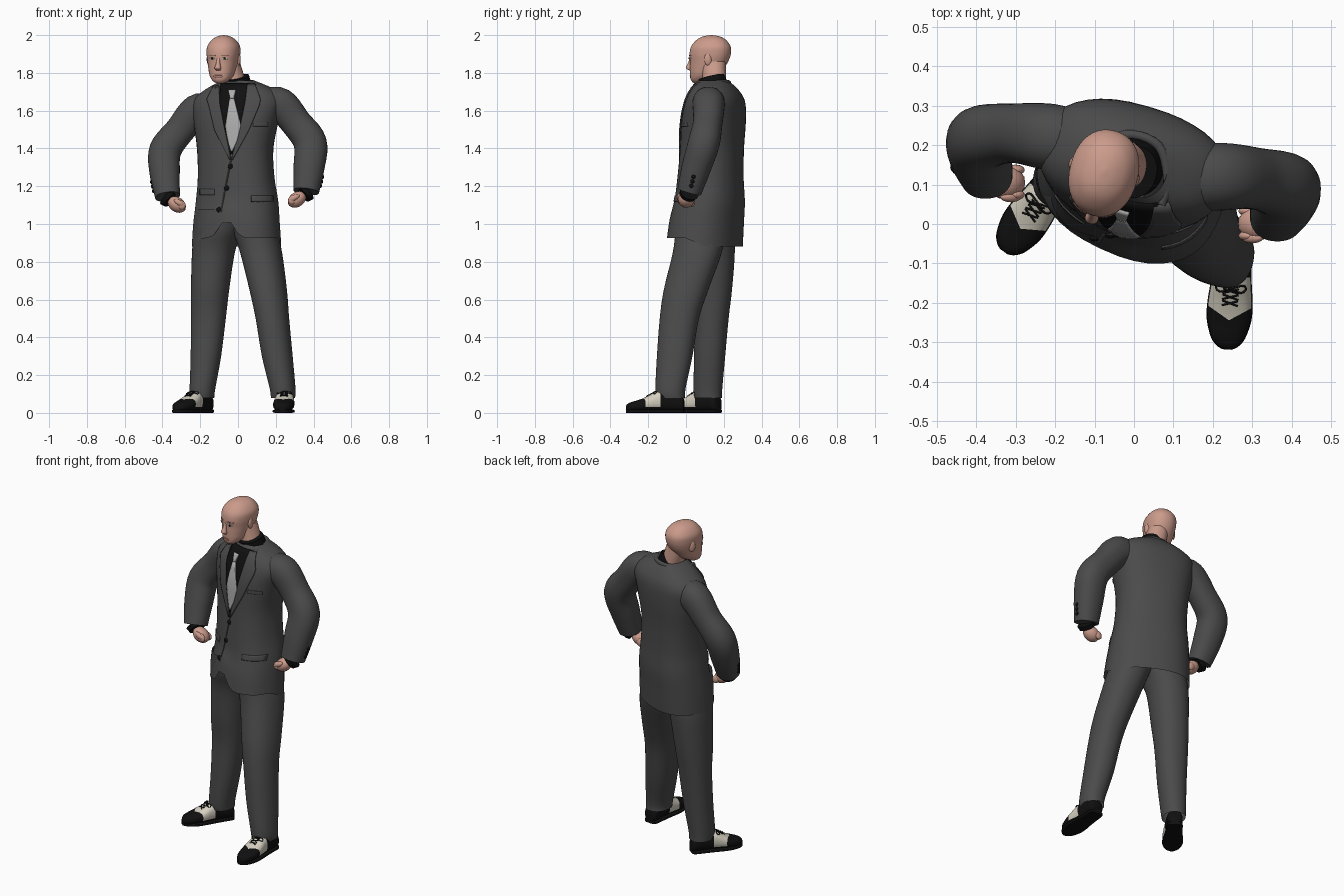
import bpy, bmesh, math
from mathutils import Vector
from mathutils.bvhtree import BVHTree

if "Cube" in bpy.data.objects:
    bpy.data.objects.remove(bpy.data.objects["Cube"])


def material(name, r, g, b):
    m = bpy.data.materials.new(name)
    m.use_nodes = True
    m.diffuse_color = (r, g, b, 1)
    bsdf = m.node_tree.nodes["Principled BSDF"]
    bsdf.inputs["Base Color"].default_value = (r, g, b, 1)
    bsdf.inputs["Roughness"].default_value = 0.8
    return m


SUIT = material("charcoal cloth", .07, .07, .07)
BLACK = material("black", .005, .005, .005)
TIE = material("silver silk", .41, .41, .41)
SKIN = material("skin", .60, .33, .26)
LIP = material("lip", .42, .21, .17)
BROW = material("brow", .28, .15, .12)
EYE = material("eye white", .6, .57, .53)
CREAM = material("cream leather", .66, .62, .52)
Z = Vector((0, 0, 1))


def finish(ob, mat, angle=40):
    ob.data.materials.append(mat)
    bpy.ops.object.select_all(action='DESELECT')
    ob.select_set(True)
    bpy.context.view_layer.objects.active = ob
    bpy.ops.object.shade_smooth_by_angle(angle=math.radians(angle))
    return ob


def from_bmesh(name, bm, mat):
    bmesh.ops.recalc_face_normals(bm, faces=bm.faces)
    me = bpy.data.meshes.new(name)
    bm.to_mesh(me)
    bm.free()
    ob = bpy.data.objects.new(name, me)
    bpy.context.collection.objects.link(ob)
    return finish(ob, mat)


def spline(rows, sub=5):
    """Smooth interpolation through rows of numbers."""
    out = []
    for i in range(len(rows) - 1):
        quad = [rows[max(i - 1, 0)], rows[i], rows[i + 1], rows[min(i + 2, len(rows) - 1)]]
        for k in range(sub):
            t = k / sub
            out.append([.5 * (2 * q + (r - p) * t + (2 * p - 5 * q + 4 * r - s) * t * t
                              + (3 * q - p - 3 * r + s) * t ** 3) for p, q, r, s in zip(*quad)])
    return out + [list(rows[-1])]


def loft(name, rows, mat, yaw=None, axis=Z, power=2.2, sides=40, deform=None, capped=True,
         cuts=()):
    """Skin rings given as x, y, z, half width, half depth (and yaw)."""
    rows = spline([tuple(r) + (() if yaw is None else (yaw,)) for r in rows])
    bm, rings = bmesh.new(), []
    for i, (x, y, z, a, b, turn) in enumerate(rows):
        nxt, prv = rows[min(i + 1, len(rows) - 1)], rows[max(i - 1, 0)]
        t = axis or (Vector(nxt[:3]) - Vector(prv[:3])).normalized()
        e = Vector((math.cos(math.radians(turn)), math.sin(math.radians(turn)), 0))
        e = (e - t * e.dot(t)).normalized()
        f, ring = t.cross(e), []
        for j in range(sides):
            c, s = math.cos(math.tau * j / sides), math.sin(math.tau * j / sides)
            co = Vector((x, y, z)) + e * math.copysign(abs(c) ** (2 / power), c) * a \
                + f * math.copysign(abs(s) ** (2 / power), s) * b
            ring.append(bm.verts.new(deform(co) if deform else co))
        rings.append(ring)
    for lo, hi in zip(rings, rings[1:]):
        for j in range(sides):
            k = (j + 1) % sides
            bm.faces.new((lo[j], lo[k], hi[k], hi[j]))
    if capped:
        bm.faces.new(rings[0][::-1])
        bm.faces.new(rings[-1])
    for point, normal in cuts:
        bmesh.ops.bisect_plane(bm, geom=bm.verts[:] + bm.edges[:] + bm.faces[:],
                               plane_co=point, plane_no=normal)
    return from_bmesh(name, bm, mat)


def tree_of(ob):
    return BVHTree.FromPolygons([v.co for v in ob.data.vertices],
                                [p.vertices for p in ob.data.polygons])


def cast(tree, origin, way):
    return tree.ray_cast(Vector(origin), Vector(way))[0]


def patch(name, tree, rows, mat, lift=.004, yaw=0, centre=(0, 0), cols=8):
    """Thin plate wrapped on a surface; rows of z, left, right from top down."""
    a = math.radians(yaw)
    e, f = Vector((math.cos(a), math.sin(a), 0)), Vector((math.sin(a), -math.cos(a), 0))
    dense = []
    for p, q in zip(rows, rows[1:]):
        dense += [[u + (v - u) * k / 4 for u, v in zip(p, q)] for k in range(4)]
    dense.append(rows[-1])
    bm, grid = bmesh.new(), []
    for z, l, r in dense:
        line = []
        for k in range(cols + 1):
            start = Vector((*centre, z)) + e * (l + (r - l) * k / cols) + f * 2
            p = cast(tree, start, -f)
            line.append(bm.verts.new(p + f * lift) if p else None)
        grid.append(line)
    for up, dn in zip(grid, grid[1:]):
        for k in range(cols):
            q = (up[k], dn[k], dn[k + 1], up[k + 1])
            if all(q):
                bm.faces.new(q)
    ob = from_bmesh(name, bm, mat)
    mod = ob.modifiers.new("thickness", 'SOLIDIFY')
    mod.thickness, mod.offset = .007, 0
    return ob


def ball(name, loc, size, mat, yaw=0, tilt=0):
    bpy.ops.mesh.primitive_uv_sphere_add(segments=20, ring_count=12, radius=1, location=loc,
                                         rotation=(0, math.radians(tilt), math.radians(yaw)))
    ob = bpy.context.object
    ob.name, ob.scale = name, size
    return finish(ob, mat)


def cord(name, pts, radius, mat):
    cu = bpy.data.curves.new(name, 'CURVE')
    cu.dimensions, cu.bevel_depth, cu.use_fill_caps = '3D', radius, True
    sp = cu.splines.new('POLY')
    pts = spline(pts)
    sp.points.add(len(pts) - 1)
    for p, co in zip(sp.points, pts):
        p.co = (*co, 1)
    ob = bpy.data.objects.new(name, cu)
    bpy.context.collection.objects.link(ob)
    cu.materials.append(mat)


# Jacket body, open below, with the hem raised and parted at the front
def hem(co):
    fade = max(0, min(1, (1.15 - co.z) / .27))
    if co.y < .1:
        front = min(1, (.1 - co.y) / .1)
        co.z += fade * front * (.045 + .1 * math.exp(-((co.x + .06) / .05) ** 2))
    return co


jacket = loft("jacket_body", [
    (-.008, .10, .88, .24, .18, -25), (-.008, .11, 1.0, .232, .177, -25),
    (-.005, .125, 1.12, .22, .17, -24), (-.01, .13, 1.25, .203, .162, -22),
    (-.015, .138, 1.4, .203, .157, -20), (-.01, .147, 1.55, .228, .157, -17),
    (0, .155, 1.65, .24, .143, -15), (.01, .152, 1.712, .185, .114, -15),
    (0, .145, 1.76, .085, .076, -15)], SUIT, power=2.35, deform=hem, capped=False)
body = tree_of(jacket)

# Shirt front, tie, lapels and pockets
patch("shirt_front", body, [(1.745, -.09, .06), (1.65, -.10, .04), (1.55, -.085, .02),
                            (1.45, -.055, 0), (1.37, -.04, -.03)], BLACK)
patch("tie_knot", body, [(1.71, -.052, -.012), (1.665, -.042, -.022)], TIE, .012)
patch("tie_blade", body, [(1.67, -.042, -.022), (1.52, -.066, .015), (1.44, -.052, -.005),
                          (1.385, -.036, -.03)], TIE, .009)
patch("right_lapel", body, [(1.73, -.13, -.10), (1.66, -.165, -.098), (1.63, -.155, -.095),
                            (1.5, -.125, -.07), (1.34, -.045, -.036)], SUIT, .005)
patch("left_lapel", body, [(1.74, .05, .09), (1.66, .04, .12), (1.63, .035, .115),
                           (1.5, .008, .06), (1.34, -.036, -.028)], SUIT, .005)
for label, z, l, r in (("right_hip", 1.185, -.2, -.125), ("left_hip", 1.15, .07, .185),
                       ("breast", 1.535, .08, .16)):
    drop = .018 if label == "breast" else .032
    patch(label + "_pocket", body, [(z, l, r), (z - drop, l, r)], SUIT, .001)

# Front edge and buttons
cord("front_edge", [cast(body, (x, -2, z), (0, 1, 0)) for x, z in
                    ((-.035, 1.35), (-.055, 1.25), (-.075, 1.15), (-.09, 1.06))], .004, SUIT)
for x, z in ((-.04, 1.305), (-.06, 1.19), (-.10, 1.075)):
    ball("jacket_button", cast(body, (x, -2, z), (0, 1, 0)), (.014, .008, .014), BLACK)

# Collars
cord("jacket_collar", [(-.11, .08, 1.722), (-.095, .18, 1.74), (-.02, .226, 1.748),
                       (.062, .198, 1.752), (.086, .11, 1.744), (.07, .05, 1.735)], .012, SUIT)
loft("shirt_collar", [(0, .15, 1.70, .078, .08), (-.005, .143, 1.74, .073, .075),
                      (-.01, .135, 1.778, .068, .07)], BLACK, yaw=-17, axis=None)

# Head: skull, neck and face
TURN, CENTRE = -15, Vector((-.077, .128, 0))
ANG = math.radians(TURN)
SIDE, FACE = Vector((math.cos(ANG), math.sin(ANG), 0)), Vector((math.sin(ANG), -math.cos(ANG), 0))


def on_head(forward, z, side=0):
    return tuple(CENTRE + FACE * forward + SIDE * side + Z * z)


def head_rows(rows):
    return [on_head(d, z) + (a, b) for z, d, a, b in rows]


loft("neck", [(-.01, .15, 1.72, .06, .062), (-.03, .15, 1.79, .06, .062),
              (-.05, .145, 1.86, .058, .065)], SKIN, yaw=TURN)
head = loft("head", head_rows([
    (1.743, .068, .012, .012), (1.75, .064, .03, .03), (1.765, .054, .048, .05),
    (1.79, .034, .064, .073), (1.825, .018, .073, .09), (1.86, .006, .08, .102),
    (1.9, 0, .086, .11), (1.94, -.004, .084, .105), (1.975, -.006, .061, .078),
    (1.993, -.006, .032, .045), (2.0, -.006, .004, .005)]), SKIN, yaw=TURN)
loft("nose", head_rows([(1.812, .104, .011, .008), (1.825, .116, .017, .016),
                        (1.85, .109, .011, .013), (1.885, .099, .008, .008)]), SKIN, yaw=TURN)
skull = tree_of(head)
face = dict(yaw=TURN, centre=CENTRE[:2])
patch("mouth", skull, [(1.788, -.02, .02), (1.781, -.026, .026), (1.774, -.016, .016)],
      LIP, -.001, **face)
for label, s in (("right", -1), ("left", 1)):
    u = s * .034
    patch(label + "_eye", skull, [(1.882, u - .008, u + .008), (1.876, u - .015, u + .015),
                                  (1.87, u - .008, u + .008)], EYE, 0, **face)
    patch(label + "_pupil", skull, [(1.881, u - .005, u + .005), (1.871, u - .005, u + .005)],
          BLACK, .002, **face)
    patch(label + "_brow", skull, [(1.895, u - .018, u + .018), (1.889, u - .02, u + .02)],
          BROW, -.001, **face)
    ball(label + "_ear", on_head(-.01, 1.872, s * .08), (.011, .02, .034), SKIN, TURN + s * 18)

# Arms: sleeves, cuffs, sleeve buttons and fists
ARMS = {
    "right": [(-.15, .207, 1.6, .086), (-.22, .222, 1.597, .088), (-.308, .23, 1.495, .079),
              (-.385, .218, 1.39, .085), (-.388, .175, 1.27, .08), (-.373, .122, 1.145, .066)],
    "left": [(.15, .116, 1.63, .088), (.225, .12, 1.63, .09), (.308, .115, 1.535, .082),
             (.382, .095, 1.43, .088), (.376, .055, 1.3, .082), (.361, .018, 1.172, .068)]}
for label, rows in ARMS.items():
    s = 1 if label == "left" else -1
    sleeve = loft(label + "_sleeve", [r[:3] + (r[3] * .95, r[3]) for r in rows], SUIT,
                  yaw=90, axis=None)
    end = Vector(rows[-1][:3])
    cuff_end = end + Vector((-s * .018, -.008, -.016))
    loft(label + "_cuff", [(*end, .052, .055), (*cuff_end, .046, .048)], BLACK, yaw=90, axis=None)
    fist = end + Vector((-s * .049, -.017, -.042))
    ball(label + "_fist", fist, (.052, .043, .039), SKIN, tilt=s * -35)
    for i in range(4):
        ball(label + "_finger", fist + Vector((-s * .024, .032 - i * .021, -.014 + .004 * i)),
             (.022, .0135, .026), SKIN, tilt=s * 30)
    ball(label + "_thumb", fist + Vector((-s * .012, -.036, .01)), (.03, .014, .015), SKIN,
         tilt=s * -30)
    arm = tree_of(sleeve)
    for i in range(3):
        spot = cast(arm, (s * 2, end.y + .01 + .006 * i, end.z + .03 + .024 * i), (-s, 0, 0))
        if spot:
            ball(label + "_sleeve_button", spot, (.007, .011, .011), BLACK)

# Trouser legs, meeting under the jacket
LEGS = {
    "right": [(-.09, .1, 1.08, .12, .13), (-.105, .115, .97, .125, .135),
              (-.13, .135, .85, .112, .123), (-.148, .135, .65, .1, .108),
              (-.157, .135, .5, .092, .09), (-.17, .125, .3, .08, .082),
              (-.188, .116, .13, .067, .076), (-.19, .118, .08, .063, .072)],
    "left": [(.07, .085, 1.08, .11, .13), (.088, .075, .97, .115, .13),
             (.122, .06, .85, .109, .13), (.16, .0, .65, .097, .118),
             (.182, -.035, .5, .087, .104), (.208, -.06, .3, .08, .094),
             (.236, -.082, .13, .067, .08), (.238, -.08, .08, .063, .076)]}
for label, rows in LEGS.items():
    loft(label + "_trouser_leg", rows[::-1], SUIT, yaw=-12, capped=False)

# Two-tone shoes with soles and laces
SHOE = [(0, .028, .06), (.05, .041, .09), (.25, .045, .11), (.45, .05, .108), (.6, .055, .085),
        (.75, .055, .064), (.9, .042, .05), (.97, .026, .04), (1, .01, .03)]
for label, heel, toe in (("right", (-.155, .172, 0), (-.33, -.07, 0)),
                         ("left", (.255, -.01, 0), (.236, -.318, 0))):
    heel, toe = Vector(heel), Vector(toe)
    run = toe - heel
    way = run.normalized()
    across = way.cross(Z)
    turn = math.degrees(math.atan2(across.y, across.x))
    seams = [(heel + run * .4, way), (Z * .03, Z)] + [
        (heel + run * .76, way / run.length + across * 2 * s) for s in (-1, 1)]
    shoe = loft(label + "_shoe", [(*(heel + run * t), )[:2] + (h / 2 + .008, w, h / 2)
                                  for t, w, h in SHOE], BLACK, yaw=turn, axis=way, power=2.4,
                cuts=seams)
    shoe.data.materials.append(CREAM)
    for p in shoe.data.polygons:
        t = (p.center - heel).dot(way) / run.length
        if .4 < t < .76 - 2 * abs((p.center - heel).dot(across)) and p.center.z > .03:
            p.material_index = 1
    loft(label + "_sole", [(*(heel + run * t), )[:2] + (.009, w + .002, .009)
                           for t, w, h in SHOE], BLACK, yaw=turn, axis=way, power=5)
    top = tree_of(shoe)

    def lace(t, side):
        p = heel + run * t + across * side
        return cast(top, (p.x, p.y, 1), (0, 0, -1)) + Z * .003

    for t in (.5, .55, .6):
        for s in (-1, 1):
            cord(label + "_lace", [lace(t, -.02 * s), lace(t + .02, 0), lace(t + .04, .02 * s)],
                 .0025, BLACK)
    for s in (-1, 1):
        cord(label + "_bow", [lace(.5, 0), lace(.47, s * .03), lace(.5, s * .038),
                              lace(.53, s * .025), lace(.5, 0)], .0025, BLACK)
